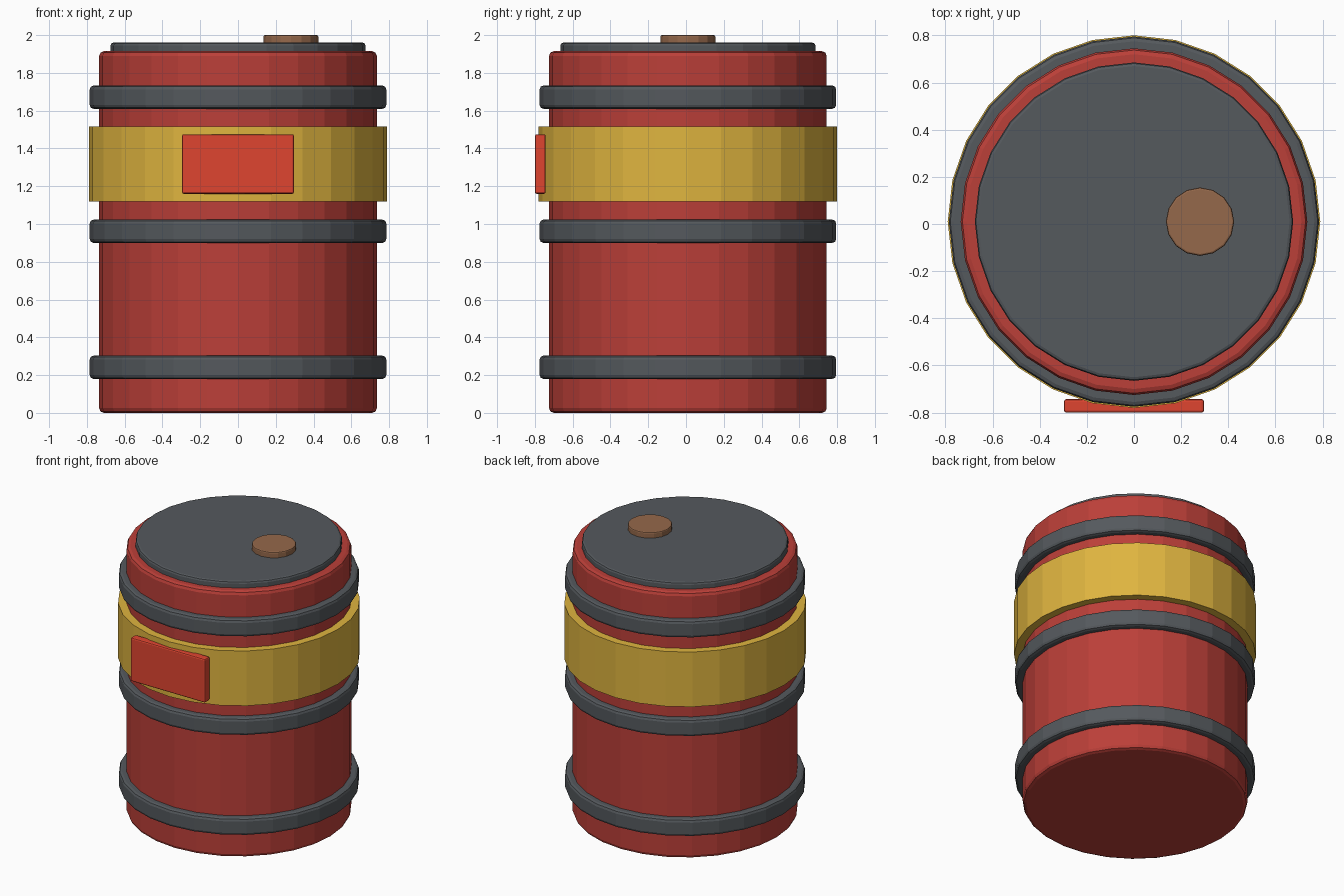
import bpy
import bmesh
import math
from mathutils import Matrix

cube = bpy.data.objects.get("Cube")
if cube:
    bpy.data.objects.remove(cube, do_unlink=True)

CENTRE_Y = 0.01
SIDES = 28


def material(name, rgb):
    mat = bpy.data.materials.new(name)
    mat.use_nodes = True
    colour = (*rgb, 1.0)
    mat.diffuse_color = colour
    mat.node_tree.nodes["Principled BSDF"].inputs["Base Color"].default_value = colour
    return mat


red = material("barrel red", (0.50, 0.05, 0.04))
steel = material("dark steel", (0.09, 0.10, 0.11))
yellow = material("band yellow", (0.74, 0.46, 0.05))
bright_red = material("label red", (0.74, 0.06, 0.03))
brown = material("cap brown", (0.30, 0.14, 0.07))


def finish(name, bm, mat, bevel):
    """Turn a bmesh into a flat-shaded object with softened rims."""
    mesh = bpy.data.meshes.new(name)
    bm.to_mesh(mesh)
    bm.free()
    mesh.materials.append(mat)
    obj = bpy.data.objects.new(name, mesh)
    bpy.context.collection.objects.link(obj)
    if bevel:
        mod = obj.modifiers.new("rim_bevel", "BEVEL")
        mod.width = bevel
        mod.segments = 2
        mod.limit_method = "ANGLE"
        mod.angle_limit = math.radians(40)
    return obj


def drum(name, radius, bottom, top, mat, bevel=0.0, x=0.0, sides=SIDES):
    bm = bmesh.new()
    bmesh.ops.create_cone(bm, cap_ends=True, segments=sides, radius1=radius,
                          radius2=radius, depth=top - bottom)
    bmesh.ops.translate(bm, verts=bm.verts, vec=(x, CENTRE_Y, (bottom + top) / 2))
    return finish(name, bm, mat, bevel)


def box(name, low, high, mat, bevel):
    bm = bmesh.new()
    size = [b - a for a, b in zip(low, high)]
    mid = [(a + b) / 2 for a, b in zip(low, high)]
    bmesh.ops.create_cube(bm, size=1, matrix=Matrix.Translation(mid) @ Matrix.Diagonal((*size, 1)))
    return finish(name, bm, mat, bevel)


# Barrel shell, lid and filler cap
drum("barrel_body", 0.735, 0.0, 1.915, red, 0.025)
drum("lid", 0.675, 1.88, 1.96, steel, 0.015)
drum("filler_cap", 0.145, 1.94, 2.0, brown, 0.008, x=0.28, sides=16)

# Three steel hoops
for label, bottom in (("lower", 0.18), ("middle", 0.90), ("upper", 1.61)):
    drum(label + "_hoop", 0.785, bottom, bottom + 0.123, steel, 0.02)

# Warning band with its front label plate
drum("warning_band", 0.79, 1.12, 1.515, yellow)
box("label_plate", (-0.297, -0.80, 1.16), (0.297, -0.743, 1.475), bright_red, 0.01)
